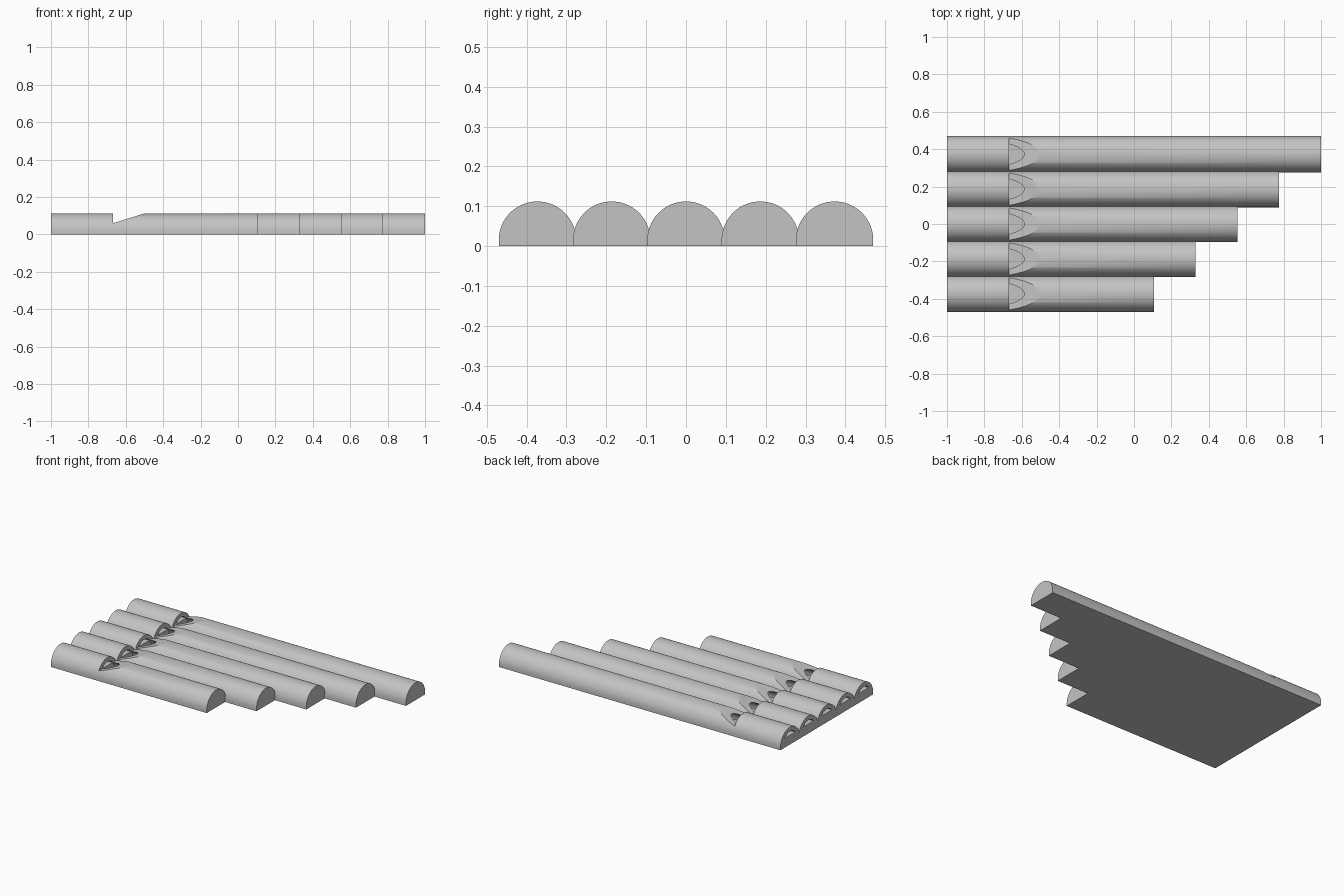
import bpy, math

if "Cube" in bpy.data.objects:
    bpy.data.objects.remove(bpy.data.objects["Cube"])

RADIUS, BORE, AXIS_Z, SPACING = 0.097, 0.07, 0.015, 0.1865
LEFT, MOUTH, SILL = -1.0, -0.667, 0.06
ENDS = [0.107, 0.33, 0.553, 0.776, 1.0]      # right end of each pipe, front to back

grey = bpy.data.materials.new("grey")
grey.diffuse_color = (0.55, 0.55, 0.55, 1)
grey.use_nodes = True
grey.node_tree.nodes["Principled BSDF"].inputs["Base Color"].default_value = grey.diffuse_color


def prism(name, profile, start, end, axis="x"):
    """Extrude a closed 2D profile along x (profile in y, z) or y (profile in x, z)."""
    n = len(profile)
    place = (lambda p, t: (t, p[0], p[1])) if axis == "x" else (lambda p, t: (p[0], t, p[1]))
    verts = [place(p, t) for t in (start, end) for p in profile]
    faces = [tuple(range(n))[::-1], tuple(range(n, 2 * n))]
    faces += [(i, (i + 1) % n, n + (i + 1) % n, n + i) for i in range(n)]
    if axis == "y":
        faces = [f[::-1] for f in faces]
    mesh = bpy.data.meshes.new(name)
    mesh.from_pydata(verts, [], faces)
    mesh.materials.append(grey)
    obj = bpy.data.objects.new(name, mesh)
    bpy.context.collection.objects.link(obj)
    return obj


def arch(y, radius, steps=48):
    """Half circle, counter-clockwise from right to left."""
    return [(y + radius * math.cos(math.pi * i / steps),
             AXIS_Z + radius * math.sin(math.pi * i / steps)) for i in range(steps + 1)]


def boolean(target, tool, operation):
    mod = target.modifiers.new(operation, "BOOLEAN")
    mod.operation, mod.object, mod.solver = operation, tool, "EXACT"
    bpy.context.view_layer.objects.active = target
    bpy.ops.object.modifier_apply(modifier=mod.name)
    bpy.data.objects.remove(tool)


# Round-topped pipes joined side by side, with flat undersides
pipes = None
for i, end in enumerate(ENDS):
    y = (i - 2) * SPACING
    profile = arch(y, RADIUS) + [(y - RADIUS, 0), (y + RADIUS, 0)]
    pipe = prism("pipes", profile, LEFT, end)
    if pipes:
        boolean(pipes, pipe, "UNION")
    else:
        pipes = pipe

# Hollow bores, closed at the right end
for i, end in enumerate(ENDS):
    boolean(pipes, prism("bore_cutter", arch((i - 2) * SPACING, BORE), LEFT - 0.1, end - 0.03),
            "DIFFERENCE")

# Sloped sound mouth cut across every pipe
slope = (0.112 - SILL) / (-0.5 - MOUTH)
top = 0.2
wedge = [(MOUTH, SILL), (MOUTH + (top - SILL) / slope, top), (MOUTH, top)]
boolean(pipes, prism("mouth_cutter", wedge, -0.6, 0.6, "y"), "DIFFERENCE")

# Blocks under each windway
half = math.asin((SILL - AXIS_Z) / BORE)
for i in range(5):
    y = (i - 2) * SPACING
    side = [(BORE * math.cos(half * k / 12), AXIS_Z + BORE * math.sin(half * k / 12))
            for k in range(13)]
    profile = [(y + a, z) for a, z in side] + [(y - a, z) for a, z in reversed(side)]
    prism(f"windway_block_{i + 1}", profile, LEFT, MOUTH)

# Smooth curves with crisp edges
bpy.ops.object.select_all(action="DESELECT")
for obj in bpy.context.scene.objects:
    obj.select_set(True)
bpy.context.view_layer.objects.active = pipes
bpy.ops.object.shade_smooth_by_angle(angle=math.radians(30))
